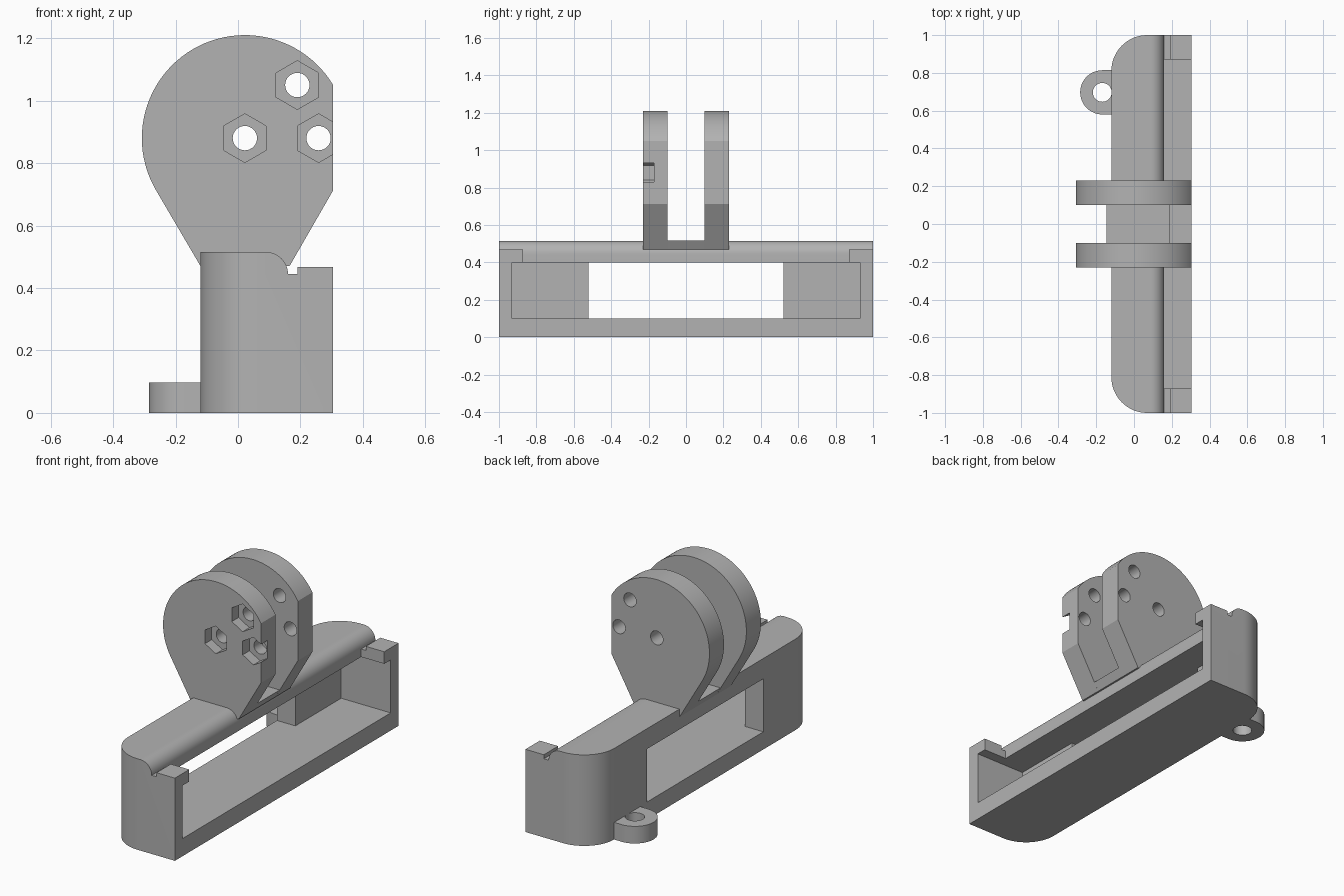
import bpy, bmesh
from math import sin, cos, radians, sqrt, asin, degrees
from mathutils import Vector

old = bpy.data.objects.get("Cube")
if old:
    bpy.data.objects.remove(old, do_unlink=True)

# One grey plastic for the whole bracket
grey = bpy.data.materials.new("grey_plastic")
grey.use_nodes = True
COLOUR = (0.45, 0.45, 0.45, 1)
grey.diffuse_color = COLOUR
grey.node_tree.nodes["Principled BSDF"].inputs["Base Color"].default_value = COLOUR

BACK, FRONT, LIP = -0.12, 0.305, 0.165
TOP, SEAT = 0.515, 0.47


def arc(cx, cy, r, a0, a1, n):
    """Points on an arc, angles in degrees."""
    steps = [radians(a0 + (a1 - a0) * i / n) for i in range(n + 1)]
    return [(cx + r * cos(a), cy + r * sin(a)) for a in steps]


def prism(name, outline, lo, hi, axis="z"):
    """Extrude an outline along z (xy points) or along y (xz points)."""
    bm = bmesh.new()
    place = (lambda p: (p[0], p[1], lo)) if axis == "z" else (lambda p: (p[0], lo, p[1]))
    face = bm.faces.new([bm.verts.new(place(p)) for p in outline])
    new = bmesh.ops.extrude_face_region(bm, geom=[face])["geom"]
    shift = Vector((0, 0, hi - lo)) if axis == "z" else Vector((0, hi - lo, 0))
    bmesh.ops.translate(bm, vec=shift, verts=[v for v in new if isinstance(v, bmesh.types.BMVert)])
    bmesh.ops.recalc_face_normals(bm, faces=bm.faces)
    mesh = bpy.data.meshes.new(name)
    bm.to_mesh(mesh)
    bm.free()
    mesh.materials.append(grey)
    obj = bpy.data.objects.new(name, mesh)
    bpy.context.collection.objects.link(obj)
    return obj


def box(name, x0, x1, y0, y1, z0, z1):
    return prism(name, [(x0, y0), (x1, y0), (x1, y1), (x0, y1)], z0, z1)


def combine(obj, tool, operation="DIFFERENCE"):
    """Apply a boolean and discard the helper."""
    mod = obj.modifiers.new("cut", "BOOLEAN")
    mod.operation, mod.solver, mod.object = operation, "EXACT", tool
    bpy.ops.object.select_all(action="DESELECT")
    bpy.context.view_layer.objects.active = obj
    obj.select_set(True)
    bpy.ops.object.modifier_apply(modifier=mod.name)
    bpy.data.objects.remove(tool, do_unlink=True)


def smooth(obj):
    bpy.ops.object.select_all(action="DESELECT")
    bpy.context.view_layer.objects.active = obj
    obj.select_set(True)
    bpy.ops.object.shade_smooth_by_angle(angle=radians(25))


# Frame: side section with rounded lip and groove, trimmed to rounded back corners
section = [(BACK, 0), (FRONT, 0), (FRONT, 0.468), (0.19, 0.468), (0.19, 0.445)]
section += arc(0.09, 0.445, 0.07, 0, 90, 12)[:-1] + [(0.09, TOP), (BACK, TOP)]
section[5] = (0.16, 0.445)
frame = prism("frame", section, -1.1, 1.1, "y")
R = 0.19
plan = [(FRONT, -1), (FRONT, 1)] + arc(BACK + R, 1 - R, R, 90, 180, 16)
plan += arc(BACK + R, R - 1, R, 180, 270, 16)
combine(frame, prism("plan_trim", plan, -0.1, 0.7), "INTERSECT")

# Frame openings: cavity, rear window, gap between the end tabs
combine(frame, box("cavity_cut", -0.005, 0.5, -0.93, 0.93, 0.1, 0.4))
combine(frame, box("window_cut", -0.3, 0.1, -0.52, 0.52, 0.1, 0.4))
combine(frame, box("tab_gap_cut", 0.16, 0.5, -0.872, 0.872, 0.35, 0.6))
smooth(frame)

# Hinge cheeks: teardrop discs with a flat front edge
CX, CZ, CR = 0.022, 0.88, 0.33
flat = degrees(asin(sqrt(1 - ((FRONT - CX) / CR) ** 2)))
teardrop = [(BACK, SEAT), (LIP, SEAT), (FRONT, 0.713)]
teardrop += arc(CX, CZ, CR, flat, 210, 48)
HOLES = [(CX, CZ), (0.19, 1.05), (0.258, CZ)]
for name, y0, y1 in (("front_cheek", -0.23, -0.1), ("back_cheek", 0.1, 0.23)):
    cheek = prism(name, teardrop, y0, y1, "y")
    for x, z in HOLES:
        combine(cheek, prism("bolt_cut", arc(x, z, 0.039, 0, 360, 32)[:-1], -0.4, 0.4, "y"))
        if name == "front_cheek":
            combine(cheek, prism("nut_cut", arc(x, z, 0.078, 30, 390, 6)[:-1], -0.4, -0.17, "y"))
    smooth(cheek)

# Bridge joining the cheeks at their foot
flare = (TOP - SEAT) * 0.577
prism("cheek_bridge", [(BACK, SEAT), (LIP, SEAT), (LIP + flare, TOP + 0.001),
                       (BACK - flare, TOP + 0.001)], -0.1, 0.1, "y")

# Screw ear low on the back
ear = prism("screw_ear", arc(-0.168, 0.697, 0.117, 90, 270, 24) + [(-0.1, 0.58), (-0.1, 0.814)], 0, 0.097)
combine(ear, prism("screw_cut", arc(-0.168, 0.697, 0.05, 0, 360, 32)[:-1], -0.1, 0.2))
smooth(ear)
